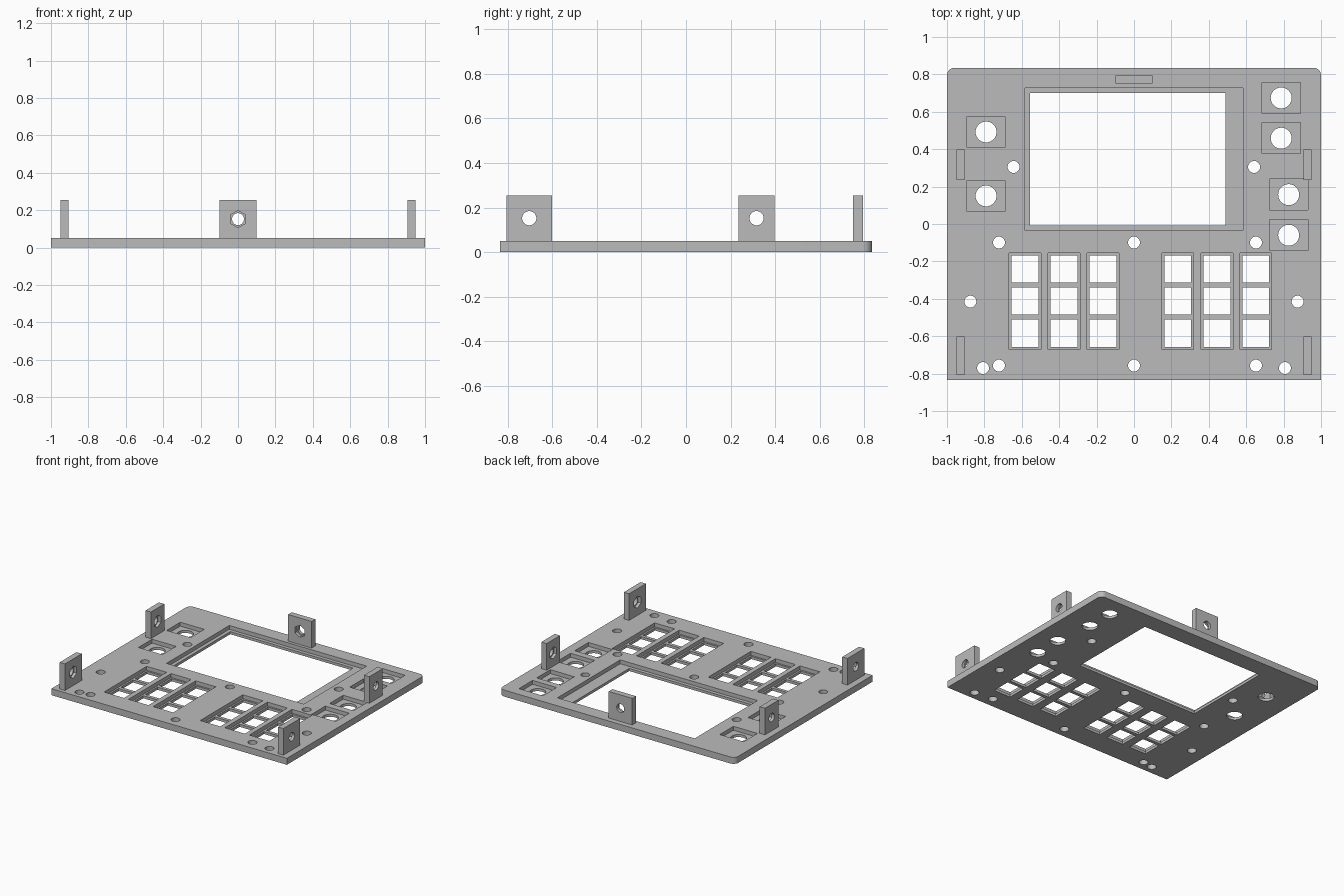
import bpy
import math
from mathutils import Matrix, Vector

if "Cube" in bpy.data.objects:
    bpy.data.objects.remove(bpy.data.objects["Cube"], do_unlink=True)

grey = bpy.data.materials.new("panel grey")
grey.use_nodes = True
COLOUR = (0.5, 0.5, 0.5, 1)
grey.diffuse_color = COLOUR
grey.node_tree.nodes["Principled BSDF"].inputs["Base Color"].default_value = COLOUR

THICK, FLOOR, TAB_TOP, TAB_THICK = 0.05, 0.02, 0.254, 0.045
SCREW = 0.032


def rect(x0, x1, y0, y1):
    return [(x0, y0), (x1, y0), (x1, y1), (x0, y1)]


def circle(x, y, r, n=32):
    # First point faces local up, so hexagons stand on a corner
    angles = [math.pi / 2 + math.tau * i / n for i in range(n)]
    return [(x + r * math.cos(a), y + r * math.sin(a)) for a in angles]


def prisms(name, profiles, low, high):
    """One mesh of upright prisms, one for each closed profile."""
    verts, faces = [], []
    for pts in profiles:
        b, n = len(verts), len(pts)
        verts += [(x, y, low) for x, y in pts] + [(x, y, high) for x, y in pts]
        faces.append([b + i for i in reversed(range(n))])
        faces.append([b + n + i for i in range(n)])
        for i in range(n):
            j = (i + 1) % n
            faces.append([b + i, b + j, b + n + j, b + n + i])
    mesh = bpy.data.meshes.new(name)
    mesh.from_pydata(verts, [], faces)
    mesh.update()
    obj = bpy.data.objects.new(name, mesh)
    bpy.context.collection.objects.link(obj)
    return obj


def cut(obj, profiles, low, high):
    """Subtract prisms from the object and discard the cutter."""
    cutter = prisms("cutter", profiles, low, high)
    cutter.hide_render = True
    mod = obj.modifiers.new("cut", "BOOLEAN")
    mod.operation, mod.solver, mod.object = "DIFFERENCE", "EXACT", cutter
    bpy.context.view_layer.objects.active = obj
    bpy.ops.object.modifier_apply(modifier=mod.name)
    bpy.data.objects.remove(cutter, do_unlink=True)


def finish(obj):
    bpy.ops.object.select_all(action="DESELECT")
    obj.select_set(True)
    bpy.context.view_layer.objects.active = obj
    bpy.ops.object.shade_smooth_by_angle(angle=math.radians(30))


# Panel outline with rounded back corners
W, D, R = 1.0, 0.835, 0.04
outline = [(-W, -D), (W, -D)]
for cx, start in ((W - R, 0), (R - W, 90)):
    for i in range(9):
        a = math.radians(start + 90 * i / 8)
        outline.append((cx + R * math.cos(a), D - R + R * math.sin(a)))
panel = prisms("front_panel", [outline], 0, THICK)
panel.data.materials.append(grey)

# Screen recess and window
recesses = [rect(-0.583, 0.583, -0.035, 0.727)]
holes = [rect(-0.556, 0.488, -0.008, 0.7)]

# Key columns, three keys in each
for x in (-0.668, -0.46, -0.251, 0.149, 0.358, 0.566):
    recesses.append(rect(x, x + 0.17, -0.671, -0.154))
    for y in (-0.657, -0.485, -0.314):
        holes.append(rect(x + 0.013, x + 0.157, y, y + 0.146))

# Knob pockets with shaft holes
for x, y in ((-0.791, 0.492), (-0.791, 0.15), (0.787, 0.674),
             (0.787, 0.459), (0.827, 0.157), (0.827, -0.06)):
    recesses.append(rect(x - 0.102, x + 0.102, y - 0.083, y + 0.083))
    holes.append(circle(x, y, 0.056, 40))

# Screw holes
for x, y in ((-0.644, 0.305), (0.642, 0.305), (-0.875, -0.415), (0.875, -0.415),
             (-0.807, -0.77), (0.807, -0.77)):
    holes.append(circle(x, y, SCREW))
for x in (-0.722, 0, 0.652):
    for y in (-0.099, -0.757):
        holes.append(circle(x, y, SCREW))

cut(panel, recesses, FLOOR, THICK + 0.1)
cut(panel, holes, -0.1, THICK + 0.1)
finish(panel)


def tab(name, width, inner, outward):
    """Upright mounting tab with a hexagonal nut pocket on the inner face."""
    obj = prisms(name, [rect(-width / 2, width / 2, THICK, TAB_TOP)], 0, TAB_THICK)
    obj.data.materials.append(grey)
    mid = (THICK + TAB_TOP) / 2
    cut(obj, [circle(0, mid, 0.046, 6)], -0.1, TAB_THICK / 2)
    cut(obj, [circle(0, mid, SCREW)], -0.1, 0.1)
    up, out = Vector((0, 0, 1)), Vector(outward)
    turn = Matrix((up.cross(out), up, out)).transposed().to_4x4()
    obj.data.transform(Matrix.Translation(inner) @ turn)
    obj.data.update()
    finish(obj)


# Mounting tabs on the sides and the back
for side, s in (("left", 1), ("right", -1)):
    tab("front_tab_" + side, 0.204, (s * 0.905, -0.704, 0), (s, 0, 0))
    tab("rear_tab_" + side, 0.163, (s * 0.905, 0.317, 0), (s, 0, 0))
tab("back_tab", 0.2, (0, 0.75, 0), (0, 1, 0))
